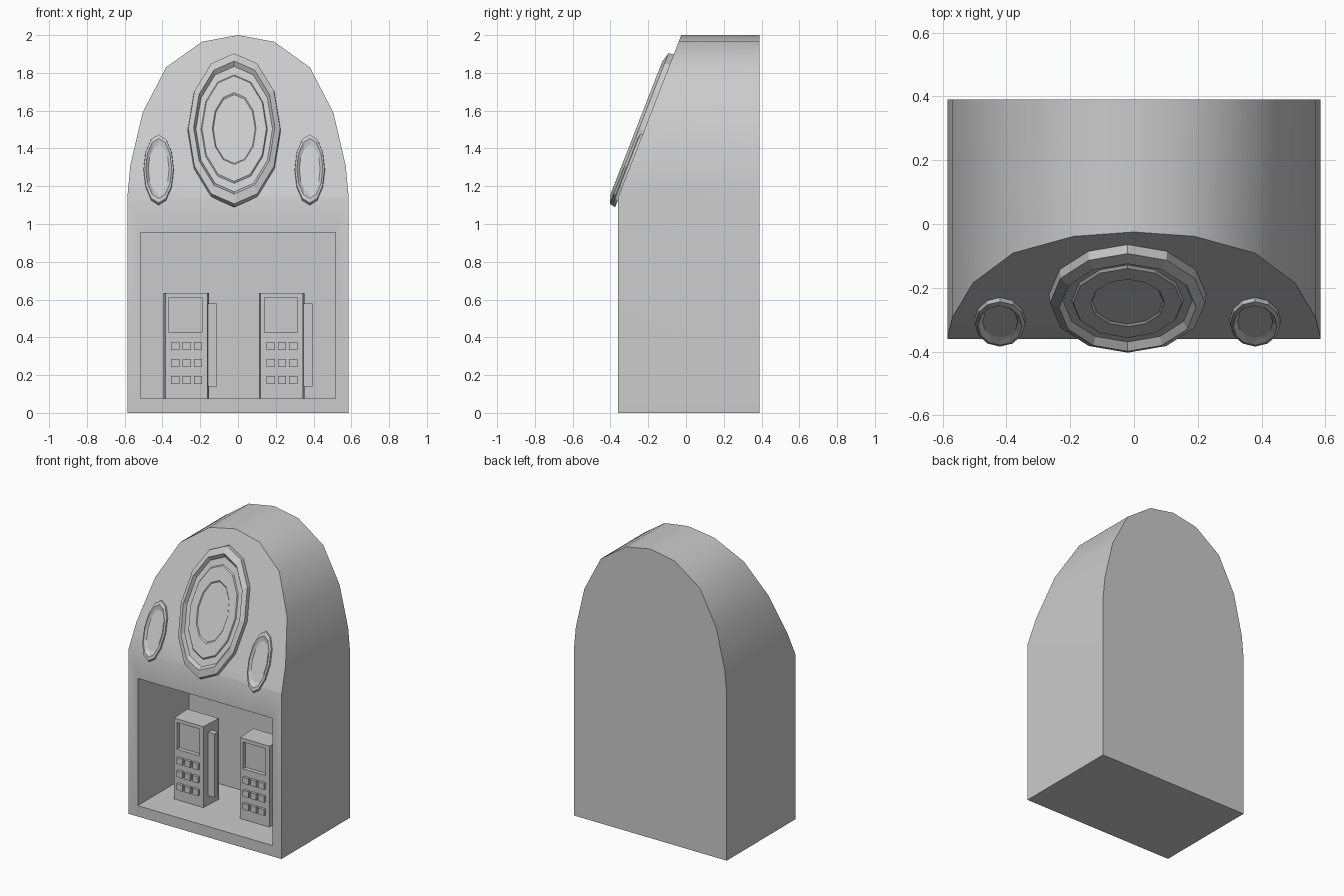
import bpy, bmesh, math
from mathutils import Vector, Matrix

if "Cube" in bpy.data.objects:
    bpy.data.objects.remove(bpy.data.objects["Cube"])

SLOPE = 0.39                                   # dy/dz of the slanted front


def slant_y(z):
    return -0.025 + SLOPE * (z - 2.0)


def finish(bm, name):
    bmesh.ops.recalc_face_normals(bm, faces=bm.faces[:])
    me = bpy.data.meshes.new(name)
    bm.to_mesh(me)
    bm.free()
    ob = bpy.data.objects.new(name, me)
    bpy.context.collection.objects.link(ob)
    return ob


def add_box(bm, x, y, z):
    size = [b - a for a, b in (x, y, z)]
    mid = [(a + b) / 2 for a, b in (x, y, z)]
    m = Matrix.Translation(mid) @ Matrix.Diagonal((*size, 1))
    return bmesh.ops.create_cube(bm, size=1, matrix=m)['verts']


def boxes(name, *dims):
    bm = bmesh.new()
    for d in dims:
        add_box(bm, *d)
    return finish(bm, name)


def activate(ob):
    bpy.ops.object.select_all(action='DESELECT')
    ob.select_set(True)
    bpy.context.view_layer.objects.active = ob


def cut(ob, *dims):
    cutter = boxes("cutter", dims)
    cutter.hide_render = True
    mod = ob.modifiers.new("cut", 'BOOLEAN')
    mod.operation, mod.solver, mod.object = 'DIFFERENCE', 'EXACT', cutter
    activate(ob)
    bpy.ops.object.modifier_apply(modifier=mod.name)
    bpy.data.objects.remove(cutter)


# Booth shell: arched profile, sliced by the slanted front, with a deep recess
half = [(0.585, 0), (0.585, 1.15), (0.57, 1.31), (0.505, 1.59), (0.38, 1.83), (0.19, 1.965)]
profile = half + [(0, 2.0)] + [(-x, z) for x, z in reversed(half)]
bm = bmesh.new()
face = bm.faces.new([bm.verts.new((x, -0.36, z)) for x, z in profile])
ext = bmesh.ops.extrude_face_region(bm, geom=[face])['geom']
bmesh.ops.translate(bm, verts=[v for v in ext if isinstance(v, bmesh.types.BMVert)], vec=(0, 0.75, 0))
bmesh.ops.recalc_face_normals(bm, faces=bm.faces[:])
res = bmesh.ops.bisect_plane(bm, geom=bm.verts[:] + bm.edges[:] + bm.faces[:],
                             plane_co=(0, -0.025, 2), plane_no=(0, -1, SLOPE), clear_outer=True)
bmesh.ops.holes_fill(bm, edges=[e for e in bm.edges if e.is_boundary], sides=0)
shell = finish(bm, "booth_shell")
cut(shell, (-0.515, 0.515), (-0.5, 0.2), (0.075, 0.955))
activate(shell)
bpy.ops.object.shade_smooth_by_angle(angle=math.radians(30))

# Oval frames lying on the slanted front: rings of (radius factor, height)
up = Vector((0, SLOPE, 1)).normalized()
out = Vector((0, -1, SLOPE)).normalized()


def oval(name, x, z, rx, rz, rings, sides=12):
    bm = bmesh.new()
    centre = Vector((x, slant_y(z), z))
    loops = []
    for f, h in rings:
        loop = []
        for i in range(sides):
            a = math.tau * i / sides
            loop.append(bm.verts.new(centre + Vector((rx * f * math.cos(a), 0, 0))
                                     + up * (rz * f * math.sin(a)) + out * h))
        loops.append(loop)
    for a, b in zip(loops, loops[1:]):
        for i in range(sides):
            j = (i + 1) % sides
            bm.faces.new((a[i], a[j], b[j], b[i]))
    bm.faces.new(loops[-1])
    bm.faces.new(loops[0][::-1])
    return finish(bm, name)


oval("large_oval_frame", -0.02, 1.495, 0.247, 0.434,
     [(1, -0.005), (0.985, 0.028), (0.87, 0.043), (0.82, 0.02),
      (0.71, 0.02), (0.69, 0.028), (0.47, 0.028), (0.45, 0.022)])
for side, x in (("left", -0.42), ("right", 0.38)):
    oval(side + "_oval_frame", x, 1.288, 0.081, 0.2,
         [(1, -0.005), (0.97, 0.012), (0.85, 0.017), (0.74, 0.008), (0.68, 0.004)])

# Two telephones standing in the recess
for side, x in (("left", -0.394), ("right", 0.111)):
    bm = bmesh.new()
    for v in add_box(bm, (x, x + 0.241), (-0.148, 0.01), (0.07, 0.635)):
        if v.co.y < -0.1:                      # narrower front face
            v.co.x += 0.009 if v.co.x < x + 0.1 else -0.009
    phone = finish(bm, side + "_phone_body")
    cut(phone, (x + 0.029, x + 0.204), (-0.3, -0.12), (0.425, 0.61))
    boxes(side + "_phone_keys", *[
        ((x + 0.04 + 0.06 * c, x + 0.084 + 0.06 * c), (-0.166, -0.14),
         (0.153 + 0.09 * r, 0.196 + 0.09 * r)) for c in range(3) for r in range(3)])
    boxes(side + "_phone_handset", ((x + 0.235, x + 0.284), (-0.1, -0.06), (0.14, 0.58)))
